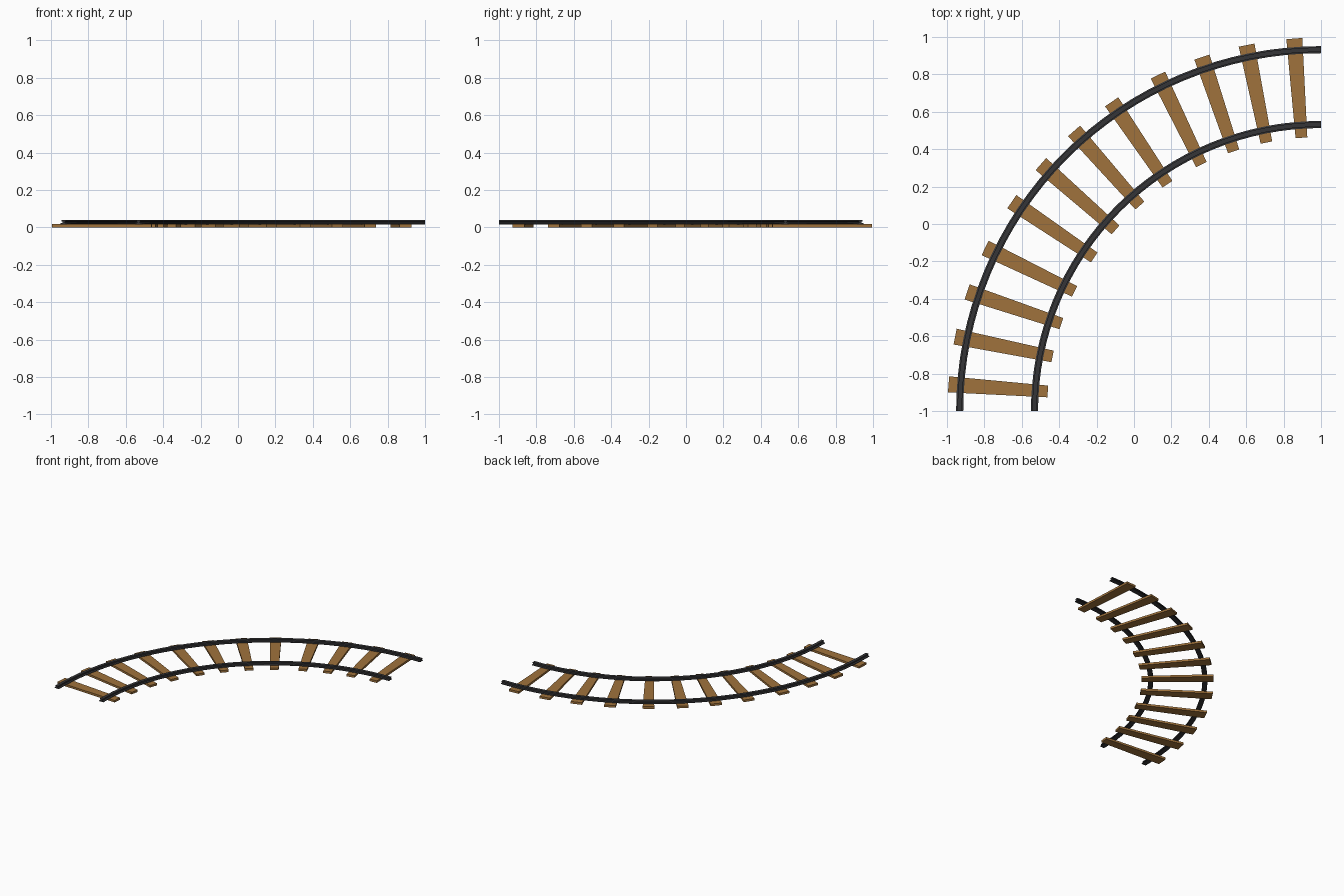
import bpy, bmesh
from math import sin, cos, radians

if "Cube" in bpy.data.objects:
    bpy.data.objects.remove(bpy.data.objects["Cube"])

CX, CY = 1.0, -1.0            # centre of the quarter-turn


def polar(r, deg, z):
    a = radians(deg)
    return (CX - r * cos(a), CY + r * sin(a), z)


def material(name, color):
    m = bpy.data.materials.new(name)
    m.diffuse_color = color
    m.use_nodes = True
    m.node_tree.nodes["Principled BSDF"].inputs["Base Color"].default_value = m.diffuse_color
    return m


def sweep(name, profile, start, end, steps, mat):
    """Sweep a closed (radius, z) profile around the turn, with capped ends."""
    bm = bmesh.new()
    rings = []
    for i in range(steps + 1):
        deg = start + (end - start) * i / steps
        rings.append([bm.verts.new(polar(r, deg, z)) for r, z in profile])
    n = len(profile)
    for a, b in zip(rings, rings[1:]):
        for j in range(n):
            k = (j + 1) % n
            bm.faces.new((a[j], a[k], b[k], b[j]))
    bm.faces.new(rings[0])
    bm.faces.new(rings[-1])
    bmesh.ops.recalc_face_normals(bm, faces=bm.faces)
    me = bpy.data.meshes.new(name)
    bm.to_mesh(me)
    bm.free()
    me.materials.append(mat)
    ob = bpy.data.objects.new(name, me)
    bpy.context.collection.objects.link(ob)
    return ob


wood = material("wood", (0.35, 0.17, 0.045, 1))
steel = material("steel", (0.035, 0.035, 0.038, 1))

# Sleepers: wedge planks, mirrored about the middle of the turn
plank = [(1.465, 0.0), (1.997, 0.0), (1.997, 0.017), (1.465, 0.017)]
angles = [4.1, 11.5, 18.6, 25.9, 34.1, 41.4]
angles += [90 - a for a in reversed(angles)]
for i, a in enumerate(angles):
    sweep(f"sleeper_{i + 1}", plank, a - 1.23, a + 1.23, 1, wood)

# Rails: wide foot, narrow web, head on top
half = [(0.019, 0.016), (0.019, 0.021), (0.007, 0.024),
        (0.007, 0.030), (0.012, 0.032), (0.012, 0.039)]
section = half + [(-x, z) for x, z in reversed(half)]
for name, radius in (("inner_rail", 1.532), ("outer_rail", 1.932)):
    sweep(name, [(radius + x, z) for x, z in section], 0, 90, 32, steel)
